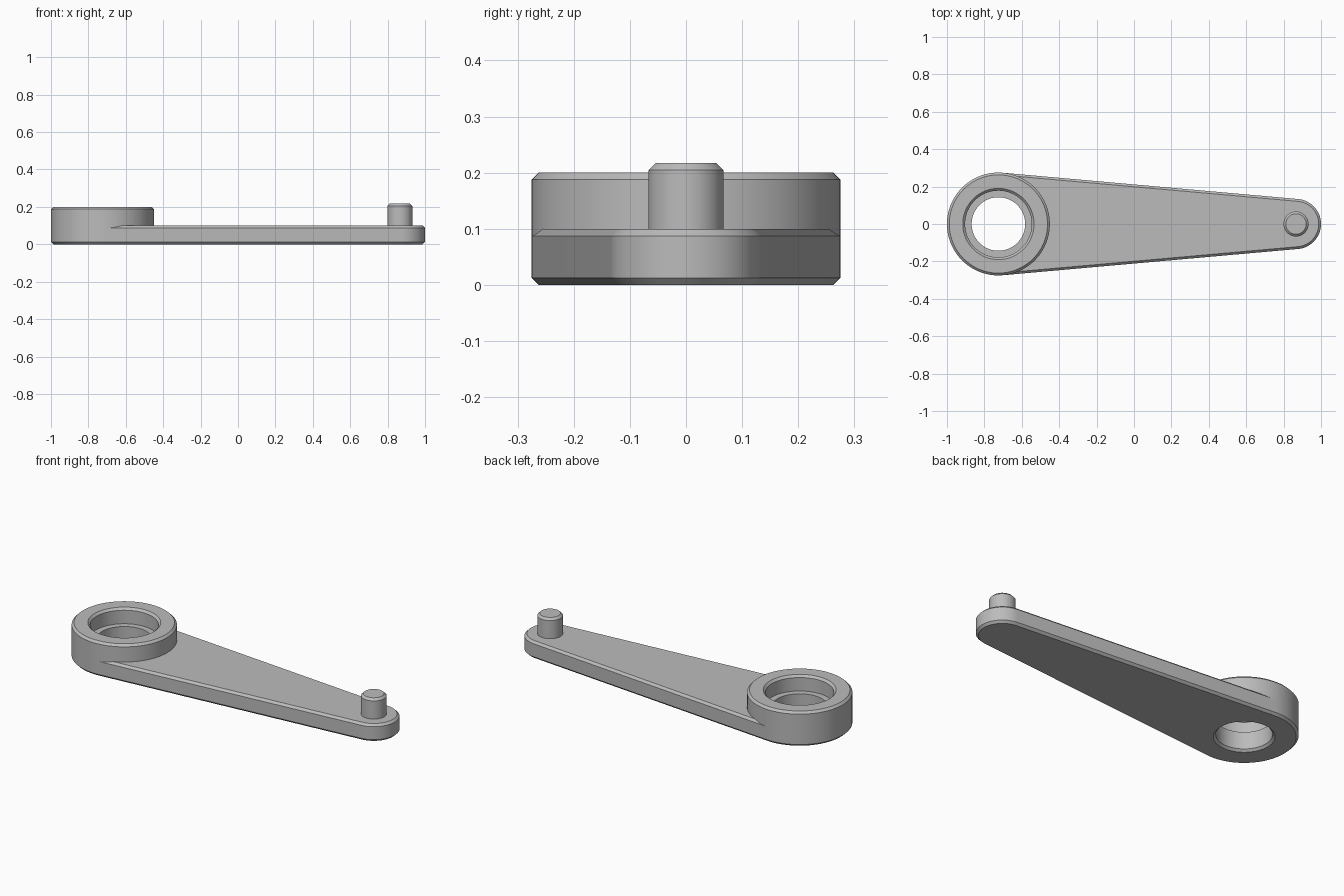
import bpy, bmesh
from math import acos, cos, sin, pi, radians

cube = bpy.data.objects.get("Cube")
if cube:
    bpy.data.objects.remove(cube, do_unlink=True)

HUB_X, HUB_R = -0.725, 0.275
TIP_X, TIP_R = 0.866, 0.134
ARM_TOP, HUB_TOP, PIN_TOP = 0.10, 0.20, 0.217
C = 0.0125                      # edge chamfer
BORE, SEAT = 0.143, 0.178       # through hole and counterbore radii
SEAT_Z = 0.11
TANGENT = acos((HUB_R - TIP_R) / (TIP_X - HUB_X))
HUB_STEPS, TIP_STEPS = 64, 48

grey = bpy.data.materials.new("grey metal")
grey.use_nodes = True
grey.diffuse_color = (0.5, 0.5, 0.5, 1)
grey.node_tree.nodes["Principled BSDF"].inputs["Base Color"].default_value = (0.5, 0.5, 0.5, 1)


def spread(start, end, steps):
    return [start + (end - start) * i / steps for i in range(steps + 1)]


HUB_ANGLES = spread(TANGENT, 2 * pi - TANGENT, HUB_STEPS)
TIP_ANGLES = spread(-TANGENT, TANGENT, TIP_STEPS)
# Hole angles match the outline point for point, without repeated ends
HOLE_ANGLES = HUB_ANGLES + spread(-TANGENT, TANGENT, TIP_STEPS + 2)[1:-1]


def circle(x, r, z, angles=HOLE_ANGLES):
    return [(x + r * cos(a), r * sin(a), z) for a in angles]


def outline(inset, z):
    """Two arcs joined by their common tangents."""
    return (circle(HUB_X, HUB_R - inset, z, HUB_ANGLES)
            + circle(TIP_X, TIP_R - inset, z, TIP_ANGLES))


def loft(name, rings, cap_end=False):
    """Skin a list of equally long closed rings."""
    bm = bmesh.new()
    loops = [[bm.verts.new(p) for p in ring] for ring in rings]
    n = len(loops[0])
    for low, high in zip(loops, loops[1:]):
        for i in range(n):
            j = (i + 1) % n
            bm.faces.new((low[i], low[j], high[j], high[i]))
    if cap_end:
        bm.faces.new(loops[-1])
    mesh = bpy.data.meshes.new(name)
    bm.to_mesh(mesh)
    bm.free()
    obj = bpy.data.objects.new(name, mesh)
    bpy.context.collection.objects.link(obj)
    mesh.materials.append(grey)
    bpy.ops.object.select_all(action="DESELECT")
    obj.select_set(True)
    bpy.context.view_layer.objects.active = obj
    bpy.ops.object.shade_smooth_by_angle(angle=radians(30))
    return obj


# Tapered arm: underside, chamfered rim, and top running in under the hub
loft("arm", [
    circle(HUB_X, BORE + C, 0),
    outline(C, 0),
    outline(0, C),
    outline(0, ARM_TOP - C),
    outline(C, ARM_TOP),
    circle(HUB_X, SEAT + C, ARM_TOP),
])

# Raised hub with counterbored hole
hub_profile = [
    (HUB_R, ARM_TOP - C), (HUB_R, HUB_TOP - C), (HUB_R - C, HUB_TOP),
    (SEAT + C, HUB_TOP), (SEAT, HUB_TOP - C), (SEAT, SEAT_Z),
    (BORE, SEAT_Z), (BORE, C), (BORE + C, 0),
]
loft("hub", [circle(HUB_X, r, z) for r, z in hub_profile])

# Chamfered pin at the narrow end
pin_profile = [(0.067, ARM_TOP), (0.067, PIN_TOP - C), (0.067 - C, PIN_TOP)]
loft("pin", [circle(TIP_X, r, z) for r, z in pin_profile], cap_end=True)
